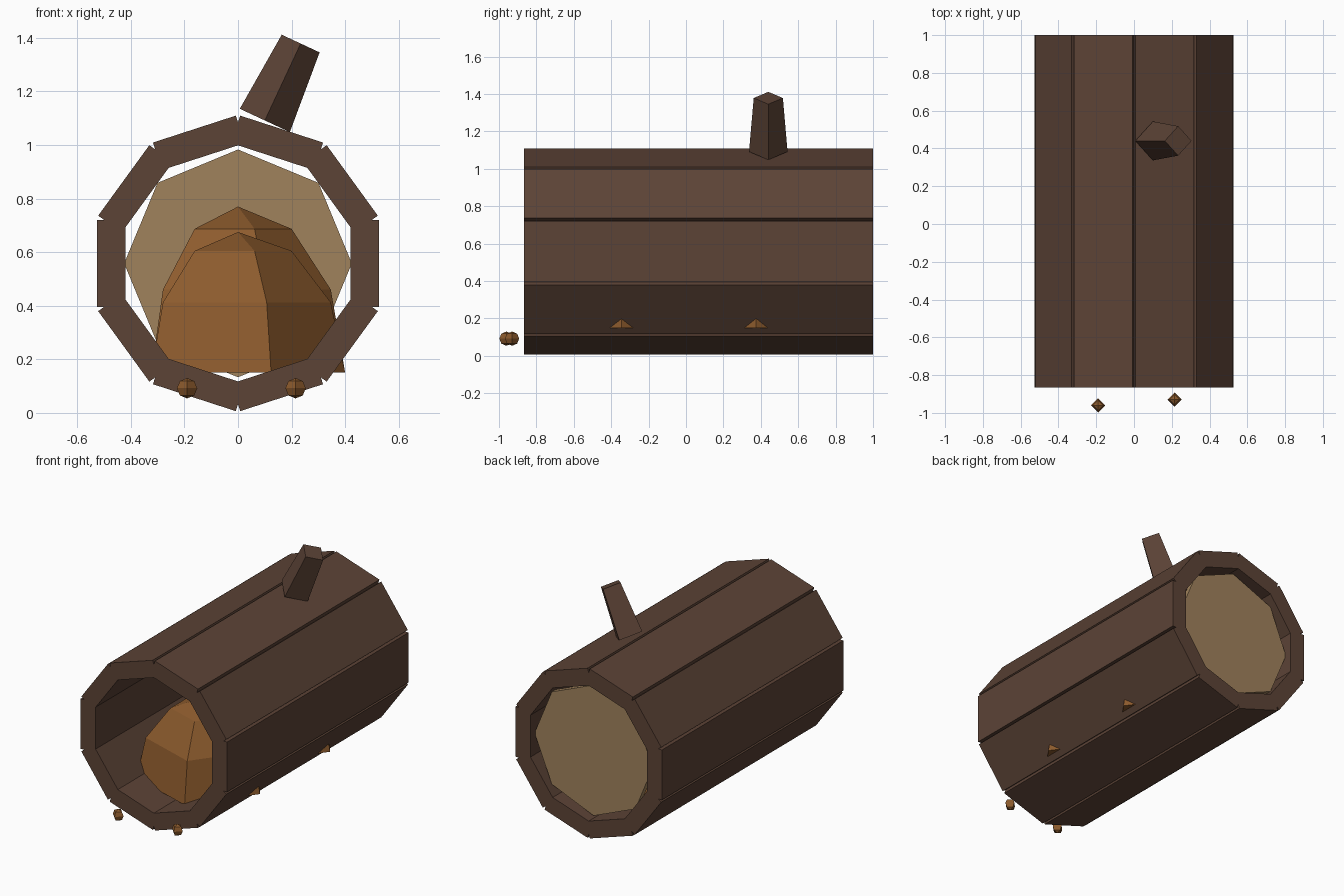
import bpy
import bmesh
from math import sin, cos, pi, radians
from mathutils import Matrix, Vector

cube = bpy.data.objects.get("Cube")
if cube:
    bpy.data.objects.remove(cube)


def make_material(name, rgb):
    linear = [((c / 255 + 0.055) / 1.055) ** 2.4 for c in rgb] + [1.0]
    mat = bpy.data.materials.new(name)
    mat.use_nodes = True
    mat.diffuse_color = linear
    mat.node_tree.nodes["Principled BSDF"].inputs["Base Color"].default_value = linear
    return mat


bark = make_material("dark_bark", (92, 67, 54))
tan = make_material("cut_wood", (160, 130, 92))
rust = make_material("rusty_brown", (141, 91, 45))


def add_object(name, bm, mat):
    bmesh.ops.recalc_face_normals(bm, faces=bm.faces)
    mesh = bpy.data.meshes.new(name)
    bm.to_mesh(mesh)
    bm.free()
    mesh.materials.append(mat)
    obj = bpy.data.objects.new(name, mesh)
    bpy.context.collection.objects.link(obj)
    return obj


def cone(name, mat, sides, r1, r2, depth, matrix):
    bm = bmesh.new()
    bmesh.ops.create_cone(bm, cap_ends=True, segments=sides, radius1=r1,
                          radius2=r2, depth=depth, matrix=matrix)
    return add_object(name, bm, mat)


CENTRE_Z = 0.558
FRONT, BACK = -0.865, 1.0

# Ring of ten planks forming the hollow log
for i in range(10):
    bm = bmesh.new()
    place = (Matrix.Translation((0, (FRONT + BACK) / 2, CENTRE_Z))
             @ Matrix.Rotation(-i * pi / 5, 4, 'Y')
             @ Matrix.Translation((0.473, 0, 0))
             @ Matrix.Diagonal((0.108, BACK - FRONT, 0.325, 1)))
    bmesh.ops.create_cube(bm, size=1, matrix=place)
    add_object(f"log_plank_{i + 1}", bm, bark)

# Eight-sided panel closing the back
cone("back_panel", tan, 8, 0.425, 0.425, 0.04,
     Matrix.Translation((0, 0.93, CENTRE_Z))
     @ Matrix.Rotation(pi / 2, 4, 'X') @ Matrix.Rotation(pi / 2, 4, 'Z'))

# Tapered branch stub leaning to the side
low, high = Vector((0.099, 0.44, 1.092)), Vector((0.235, 0.44, 1.378))
axis = high - low
lean = Matrix.Rotation(radians(25), 4, 'Y')
cone("branch_stub", bark, 4, 0.103, 0.078, axis.length,
     Matrix.Translation((low + high) / 2) @ lean)


# Five-sided faceted mounds inside the log
def mound(name, y, height, radius=0.4, base=0.15):
    bm = bmesh.new()
    rings = []
    for level in range(3):
        t = level * pi / 6
        rings.append([bm.verts.new((radius * cos(t) * cos(k * 2 * pi / 5),
                                    y + radius * cos(t) * sin(k * 2 * pi / 5),
                                    base + height * sin(t))) for k in range(5)])
    tip = bm.verts.new((0, y, base + height))
    bm.faces.new(rings[0])
    for k in range(5):
        n = (k + 1) % 5
        for lower, upper in zip(rings, rings[1:]):
            bm.faces.new((lower[k], lower[n], upper[n], upper[k]))
        bm.faces.new((rings[-1][k], rings[-1][n], tip))
    add_object(name, bm, rust)


mound("front_mound", -0.345, 0.525)
mound("back_mound", 0.375, 0.62)

# Small pebbles by the opening
for name, x, y in (("right_pebble", -0.19, -0.96), ("left_pebble", 0.215, -0.93)):
    bm = bmesh.new()
    bmesh.ops.create_uvsphere(bm, u_segments=4, v_segments=4, radius=0.038,
                              matrix=Matrix.Translation((x, y, 0.092)))
    add_object(name, bm, rust)
